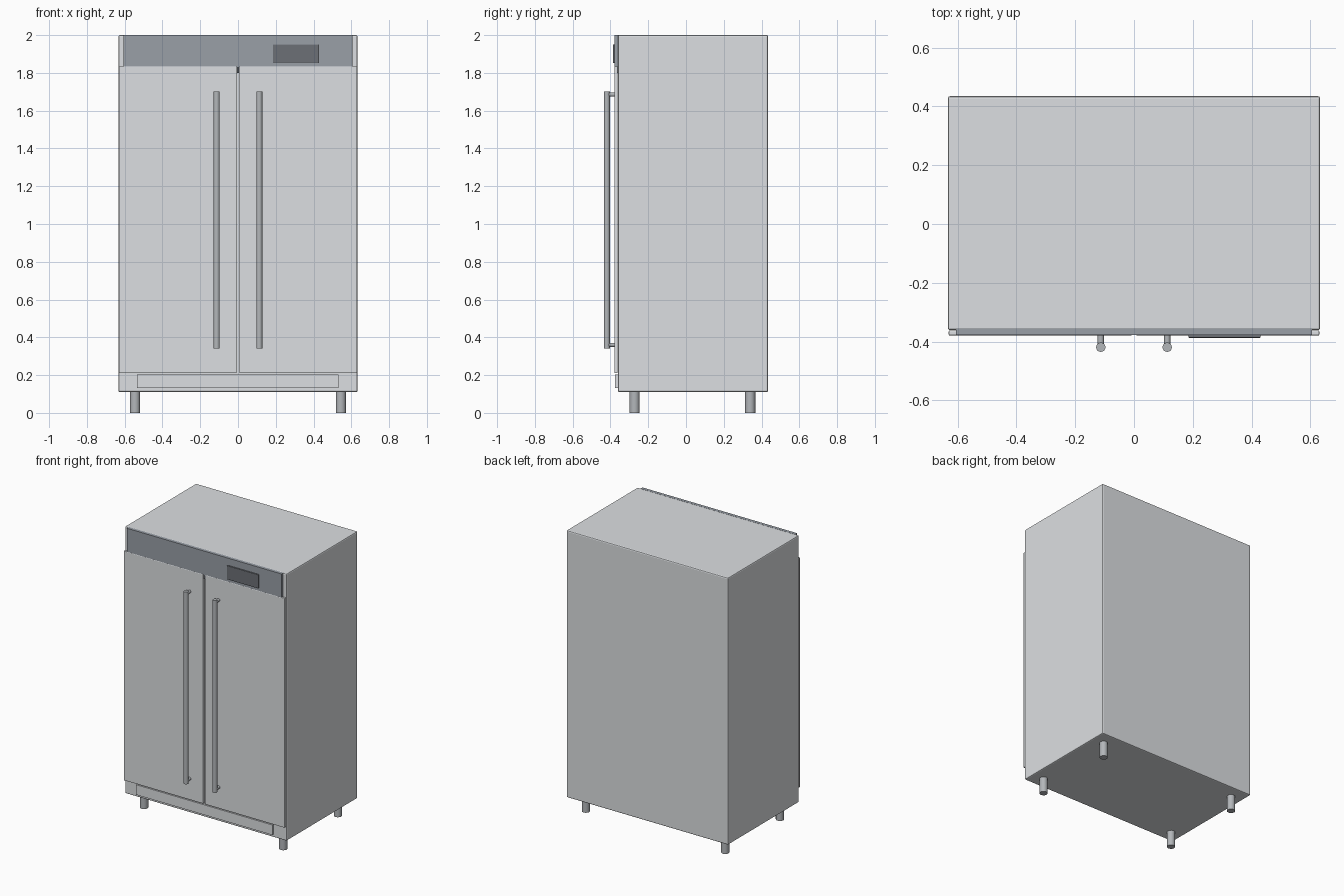
import bpy, math

if "Cube" in bpy.data.objects:
    bpy.data.objects.remove(bpy.data.objects["Cube"])


def finish(ob, name, color=None):
    ob.name = name
    if color:
        mat = bpy.data.materials.get(color[0]) or bpy.data.materials.new(color[0])
        mat.diffuse_color = color[1]
        mat.use_nodes = True
        mat.node_tree.nodes["Principled BSDF"].inputs["Base Color"].default_value = mat.diffuse_color
        ob.data.materials.append(mat)
    return ob


def box(name, x, y, z, bevel=0.0, color=None):
    """Box from (min, max) ranges, with optional rounded edges."""
    bpy.ops.mesh.primitive_cube_add(size=1, location=[sum(r) / 2 for r in (x, y, z)])
    ob = bpy.context.object
    ob.scale = [r[1] - r[0] for r in (x, y, z)]
    bpy.ops.object.transform_apply(location=False, rotation=False, scale=True)
    if bevel:
        mod = ob.modifiers.new("soft_edges", "BEVEL")
        mod.width = bevel
        mod.segments = 2
    return finish(ob, name, color)


def rod(name, loc, radius, length, along_y=False, sides=16, color=None):
    rot = (math.pi / 2, 0, 0) if along_y else (0, 0, 0)
    bpy.ops.mesh.primitive_cylinder_add(vertices=sides, radius=radius, depth=length,
                                        location=loc, rotation=rot)
    bpy.ops.object.shade_smooth_by_angle(angle=math.radians(35))
    return finish(bpy.context.object, name, color)


STEEL = ("steel", (0.72, 0.74, 0.76, 1))
SLATE = ("slate", (0.32, 0.35, 0.39, 1))
DARK = ("dark", (0.15, 0.16, 0.18, 1))
METAL = ("metal", (0.45, 0.47, 0.49, 1))

# Cabinet
box("cabinet", (-0.633, 0.633), (-0.361, 0.435), (0.11, 2.0), 0.008, STEEL)

# Control fascia and display
box("control_panel", (-0.606, 0.606), (-0.378, -0.355), (1.83, 2.0), 0, SLATE)
box("display", (0.185, 0.43), (-0.387, -0.37), (1.853, 1.95), 0.002, DARK)

# Kick plate and centre latch
box("kick_plate", (-0.535, 0.532), (-0.376, -0.355), (0.132, 0.203), 0, STEEL)
box("latch", (-0.006, 0.006), (-0.374, -0.355), (1.80, 1.832), 0, DARK)

for side, s in (("left", -1), ("right", 1)):
    # Door
    box(side + "_door", sorted((s * 0.008, s * 0.63)), (-0.379, -0.362), (0.21, 1.834),
        0.003, STEEL)
    # Bar handle on two standoffs
    rod(side + "_handle", (s * 0.113, -0.419, 1.022), 0.016, 1.36, color=METAL)
    for end, z in (("lower", 0.36), ("upper", 1.685)):
        rod(f"{side}_{end}_handle_mount", (s * 0.113, -0.396, z), 0.011, 0.044, True, 12, METAL)
    # Feet
    for end, y in (("front", -0.272), ("back", 0.34)):
        rod(f"{side}_{end}_foot", (s * 0.545, y, 0.057), 0.027, 0.114, sides=12, color=METAL)
